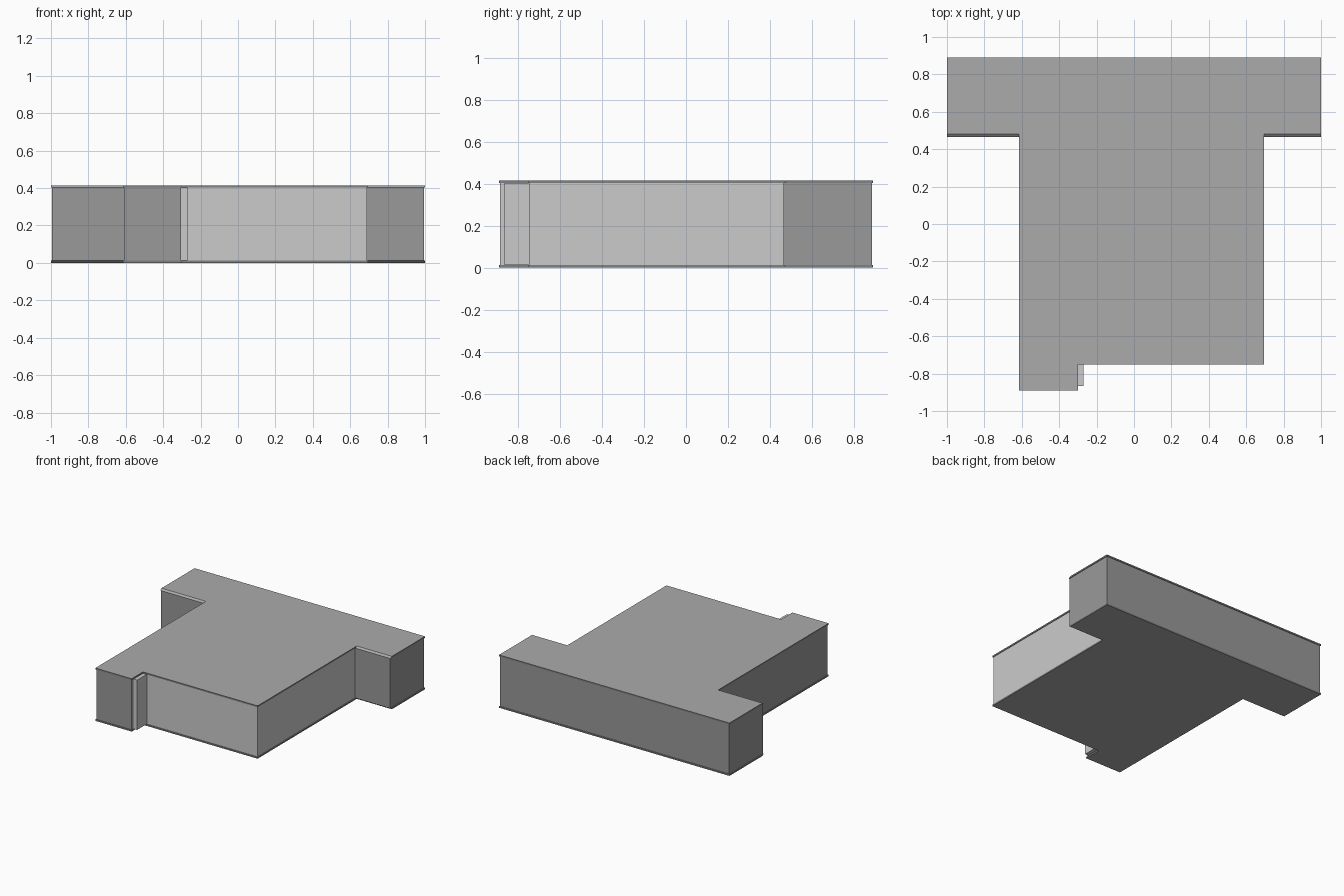
import bpy, bmesh

if "Cube" in bpy.data.objects:
    bpy.data.objects.remove(bpy.data.objects["Cube"])

H = 0.415    # total height
T = 0.012    # slab thickness


def grey(name, v):
    m = bpy.data.materials.new(name)
    m.diffuse_color = (v, v, v, 1)
    m.use_nodes = True
    m.node_tree.nodes["Principled BSDF"].inputs["Base Color"].default_value = m.diffuse_color
    return m


DARK, LIGHT = grey("dark_wall", 0.32), grey("light_wall", 0.56)
ROOF, RIM = grey("slab_grey", 0.41), grey("slab_rim", 0.22)


def outline(inset, wing_y):
    """T-shaped plan with a stepped front; inset pulls the outer edges in."""
    i = inset
    return [(-1 + i, 0.89 - i), (-1 + i, wing_y), (-0.615 + i, wing_y),
            (-0.615 + i, -0.89 + i), (-0.30 - i, -0.89 + i), (-0.30 - i, -0.75 + i),
            (0.695 - i, -0.75 + i), (0.695 - i, wing_y), (1 - i, wing_y), (1 - i, 0.89 - i)]


def loft(name, lower, z0, upper, z1, cap, side, special=None, accents=()):
    """Closed solid between two outlines; sides listed in accents use the special material."""
    bm = bmesh.new()
    a = [bm.verts.new((x, y, z0)) for x, y in lower]
    b = [bm.verts.new((x, y, z1)) for x, y in upper]
    n = len(a)
    bm.faces.new(a)
    bm.faces.new(b)
    for k in range(n):
        f = bm.faces.new((a[k], a[(k + 1) % n], b[(k + 1) % n], b[k]))
        f.material_index = 2 if k in accents else 1
    bmesh.ops.recalc_face_normals(bm, faces=bm.faces)
    me = bpy.data.meshes.new(name)
    bm.to_mesh(me)
    bm.free()
    for m in (cap, side, special or side):
        me.materials.append(m)
    ob = bpy.data.objects.new(name, me)
    bpy.context.collection.objects.link(ob)
    return ob


# Walls, slightly inset behind the slabs; the stepped front and right side are lighter
wall = outline(0.005, 0.465)
loft("walls", wall, T, wall, H - T, DARK, DARK, LIGHT, (4, 5, 6))

# Floor and roof slabs, sloped back along the inner wing edges
outer, inner = outline(0, 0.48), outline(0, 0.465)
wing_slopes = (1, 7)
loft("floor_slab", outer, 0, inner, T, ROOF, RIM, ROOF, wing_slopes)
loft("roof_slab", inner, H - T, outer, H, ROOF, RIM, ROOF, wing_slopes)

# Narrow pilaster in the front step
post = [(-0.31, -0.865), (-0.27, -0.865), (-0.27, -0.74), (-0.31, -0.74)]
loft("step_pilaster", post, T, post, H - T, LIGHT, LIGHT)
